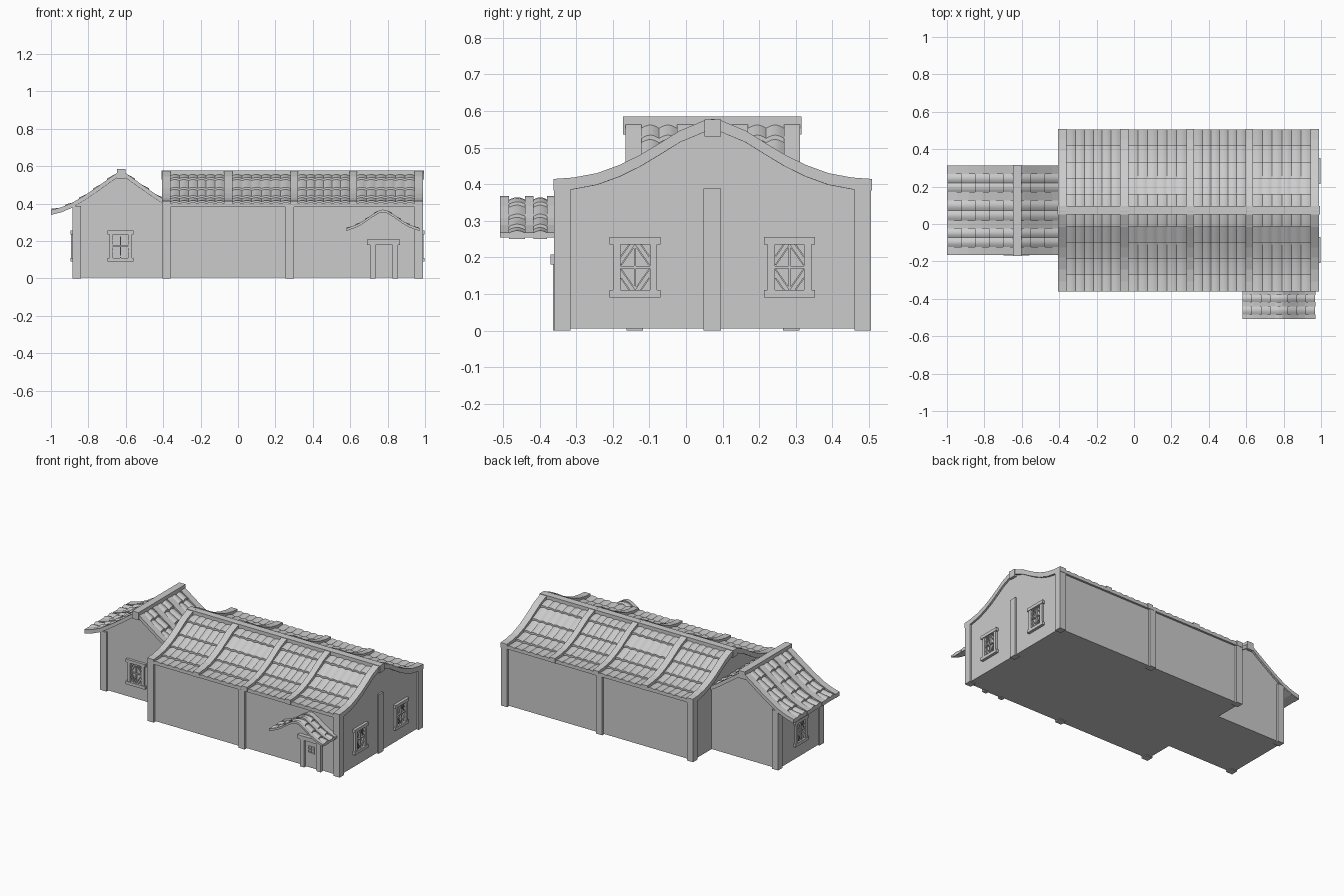
import bpy, bmesh
from math import sin, pi, radians
from mathutils import Matrix, Vector

cube = bpy.data.objects.get("Cube")
if cube:
    bpy.data.objects.remove(cube, do_unlink=True)

GREY = bpy.data.materials.new("plain_grey")
GREY.use_nodes = True
GREY.diffuse_color = (0.6, 0.6, 0.6, 1)
GREY.node_tree.nodes["Principled BSDF"].inputs["Base Color"].default_value = (0.6, 0.6, 0.6, 1)


def finish(bm, name, solid=True):
    if solid:
        bmesh.ops.recalc_face_normals(bm, faces=bm.faces)
    mesh = bpy.data.meshes.new(name)
    bm.to_mesh(mesh)
    bm.free()
    mesh.materials.append(GREY)
    obj = bpy.data.objects.new(name, mesh)
    bpy.context.collection.objects.link(obj)
    return obj


def add_box(bm, lo, hi, turn=0):
    """Box between two corners, optionally turned about y around its centre."""
    lo, hi = Vector(lo), Vector(hi)
    m = (Matrix.Translation((lo + hi) / 2) @ Matrix.Rotation(turn, 4, 'Y')
         @ Matrix.Diagonal((*(hi - lo), 1)))
    bmesh.ops.create_cube(bm, size=1, matrix=m)


def box(name, lo, hi):
    bm = bmesh.new()
    add_box(bm, lo, hi)
    return finish(bm, name)


def placer(axis, centre):
    """Map (along the ridge, away from the ridge, height) to world space."""
    if axis == 'X':
        return lambda u, d, z: Vector((u, centre + d, z))
    return lambda u, d, z: Vector((centre + d, u, z))


def prism(name, outline, place, u0, u1):
    bm = bmesh.new()
    face = bm.faces.new([bm.verts.new(place(u0, d, z)) for d, z in outline])
    ext = bmesh.ops.extrude_face_region(bm, geom=[face])
    verts = [v for v in ext["geom"] if isinstance(v, bmesh.types.BMVert)]
    bmesh.ops.translate(bm, verts=verts, vec=place(u1, 0, 0) - place(u0, 0, 0))
    return finish(bm, name)


def both_sides(half):
    return [(-d, z) for d, z in reversed(half)] + list(half[1:])


def height(half, d):
    for (d0, z0), (d1, z1) in zip(half, half[1:]):
        if d <= d1:
            return z0 + (z1 - z0) * (d - d0) / (d1 - d0)
    return half[-1][1]


def band(half, top, bottom):
    """Closed strip following the roof line between two height offsets."""
    full = both_sides(half)
    return [(d, z + top) for d, z in full] + [(d, z + bottom) for d, z in reversed(full)]


def tiles(name, half, place, u0, u1, side, columns, rows, sink, step, bulge):
    """Stepped rows of rounded tiles on one slope."""
    bm = bmesh.new()
    reach = half[-1][0]
    n = columns * 6
    lines = [(reach, -sink - 0.008, 0)]
    for r in range(rows):
        outer, inner = reach * (1 - r / rows), reach * (1 - (r + 1) / rows)
        lines += [(outer, step - sink, 1), ((outer + inner) / 2, step / 2 - sink, 1),
                  (inner, -sink, 1)]
    grid = []
    for d, lift, k in lines:
        z = height(half, d) + lift
        grid.append([bm.verts.new(place(u0 + (u1 - u0) * i / n, side * d,
                                        z + k * bulge * abs(sin(pi * i / 6))))
                     for i in range(n + 1)])
    for a, b in zip(grid, grid[1:]):
        for i in range(n):
            bm.faces.new((a[i], a[i + 1], b[i + 1], b[i]))
    bm.normal_update()
    if sum(f.normal.z for f in bm.faces) < 0:
        bmesh.ops.reverse_faces(bm, faces=bm.faces)
    obj = finish(bm, name, solid=False)
    bpy.ops.object.select_all(action='DESELECT')
    obj.select_set(True)
    bpy.context.view_layer.objects.active = obj
    bpy.ops.object.shade_smooth_by_angle(angle=radians(35))


def roof(name, half, axis, centre, ribs, columns, rows, sink, step, bulge, thick):
    place = placer(axis, centre)
    inset = [(d * 0.995, z) for d, z in half]
    prism(name + "_deck", band(inset, -sink, -thick), place, ribs[0][0] + 0.005, ribs[-1][1] - 0.005)
    for i, (a, b) in enumerate(ribs):
        prism(f"{name}_rib_{i}", band(half, 0, -thick), place, a, b)
    for i, (a, b) in enumerate(zip(ribs, ribs[1:])):
        for side in (-1, 1):
            tiles(f"{name}_tiles_{i}_{'near' if side < 0 else 'far'}", inset, place,
                  a[1], b[0], side, columns, rows, sink, step, bulge)


def body(name, half, axis, centre, width, u0, u1, drop):
    """Walls and gables as one solid under the roof line."""
    top = [(d, z - drop) for d, z in half if d < width] + [(width, height(half, width) - drop)]
    outline = both_sides(top) + [(width, 0.005), (-width, 0.005)]
    prism(name, outline, placer(axis, centre), u0, u1)


def window(name, x, y, turn):
    """Framed lattice window, built facing the front and then turned."""
    bm = bmesh.new()
    for z in (0.09, 0.235):
        add_box(bm, (-0.07, -0.016, z), (0.07, 0.01, z + 0.02))
    for s in (-1, 1):
        a, b = sorted((s * 0.04, s * 0.06))
        add_box(bm, (a, -0.012, 0.11), (b, 0.01, 0.235))
    add_box(bm, (-0.003, -0.008, 0.11), (0.003, 0.005, 0.235))
    add_box(bm, (-0.04, -0.008, 0.17), (0.04, 0.005, 0.176))
    # Slanted bars in each pane
    for sx in (-1, 1):
        for sz in (-1, 1):
            for off, size in ((0, 0.032), (0.014, 0.02)):
                cx, cz = sx * (0.02 + off / 2), 0.173 + sz * (0.032 + off)
                add_box(bm, (cx - size, -0.006, cz - 0.002), (cx + size, 0.004, cz + 0.002),
                        radians(55) * sx * sz)
    obj = finish(bm, name)
    obj.location = (x, y, 0)
    obj.rotation_euler.z = radians(turn)


# Main hall
MID = 0.073
hall = [(0, 0.578), (0.023, 0.574), (0.09, 0.546), (0.143, 0.513), (0.198, 0.48),
        (0.253, 0.453), (0.316, 0.43), (0.38, 0.418), (0.435, 0.414)]
body("hall_walls", hall, 'X', MID, 0.418, -0.395, 0.978, 0.028)
roof("hall_roof", hall, 'X', MID,
     [(-0.405, -0.36), (-0.075, -0.03), (0.28, 0.32), (0.595, 0.635), (0.945, 0.99)],
     6, 5, 0.024, 0.011, 0.006, 0.032)
box("hall_ridge", (-0.408, 0.05, 0.53), (0.995, 0.096, 0.577))
for label, x in (("left_end", 0.945), ("middle", 0.255), ("right_end", -0.405)):
    for side, y in (("front", -0.36), ("back", 0.46)):
        box(f"{side}_post_{label}", (x, y, 0), (x + 0.045, y + 0.045, 0.388))
box("gable_post", (0.95, 0.048, 0), (0.988, 0.095, 0.388))

# Side wing
wing = [(0, 0.578), (0.04, 0.552), (0.11, 0.502), (0.19, 0.447), (0.26, 0.405),
        (0.32, 0.38), (0.375, 0.366)]
RIDGE = -0.625
body("wing_walls", wing, 'Y', RIDGE, 0.255, -0.152, 0.298, 0.024)
roof("wing_roof", wing, 'Y', RIDGE,
     [(-0.165, -0.122), (-0.025, 0.02), (0.125, 0.17), (0.268, 0.312)],
     2, 5, 0.014, 0.012, 0.009, 0.026)
box("wing_ridge", (RIDGE - 0.023, -0.172, 0.535), (RIDGE + 0.023, 0.316, 0.585))
for side, y in (("front", -0.163), ("back", 0.265)):
    box(f"wing_post_{side}", (-0.886, y, 0), (-0.84, y + 0.045, 0.388))

# Porch roof
porch = [(0, 0.368), (0.02, 0.364), (0.06, 0.34), (0.105, 0.308), (0.14, 0.288), (0.195, 0.268)]
roof("porch_roof", porch, 'Y', 0.775,
     [(-0.508, -0.483), (-0.44, -0.417), (-0.38, -0.345)],
     1, 4, 0.01, 0.009, 0.006, 0.014)

# Door
box("door_lintel", (0.69, -0.37, 0.18), (0.866, -0.34, 0.207))
for label, x in (("right", 0.705), ("left", 0.825)):
    box(f"door_jamb_{label}", (x, -0.364, 0), (x + 0.03, -0.34, 0.18))
box("door_panel", (0.735, -0.352, 0.005), (0.825, -0.34, 0.18))
bm = bmesh.new()
for x in (0.755, 0.775, 0.796):
    add_box(bm, (x, -0.357, 0.102), (x + 0.006, -0.35, 0.145))
for z in (0.1, 0.12, 0.14):
    add_box(bm, (0.755, -0.357, z), (0.802, -0.35, z + 0.006))
finish(bm, "door_grille")

# Windows
window("gable_window_front", 0.98, -0.139, 90)
window("gable_window_back", 0.98, 0.283, 90)
window("wing_window_front", -0.628, -0.153, 0)
window("wing_window_side", -0.88, MID, -90)
